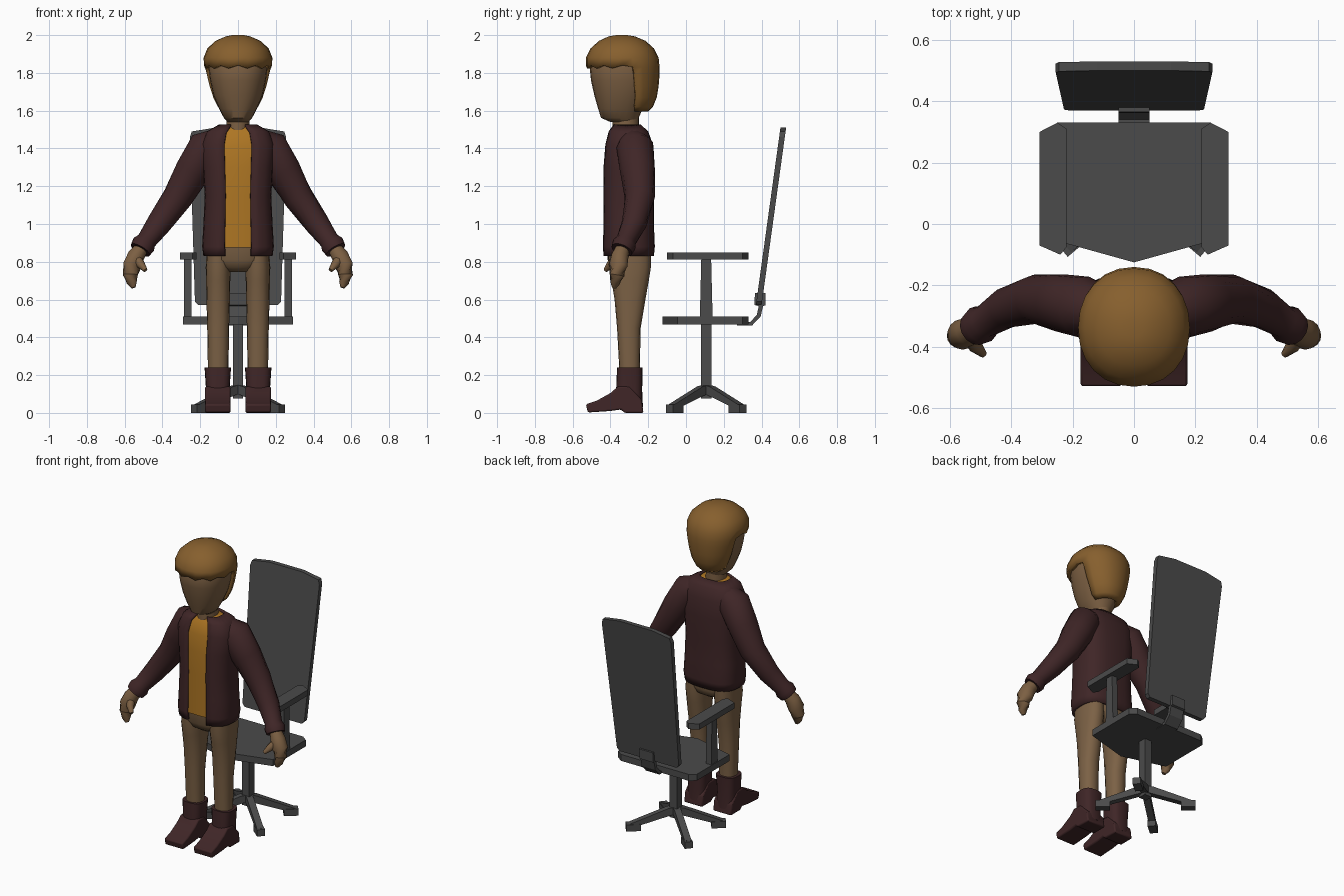
import bpy, bmesh, math
from mathutils import Vector, Matrix

if "Cube" in bpy.data.objects:
    bpy.data.objects.remove(bpy.data.objects["Cube"])


def material(name, r, g, b):
    m = bpy.data.materials.new(name)
    m.diffuse_color = (r, g, b, 1)
    m.use_nodes = True
    m.node_tree.nodes["Principled BSDF"].inputs["Base Color"].default_value = m.diffuse_color
    return m


GREY = material("dark grey", 0.07, 0.07, 0.07)
SKIN = material("tan skin", 0.20, 0.115, 0.055)
HAIR = material("golden brown", 0.24, 0.115, 0.027)
SHIRT = material("amber", 0.42, 0.18, 0.017)
JACKET = material("dark maroon", 0.05, 0.019, 0.02)
TROUSERS = material("light brown", 0.20, 0.12, 0.06)
smooth_parts = []


def finish(name, bm, mat, smooth=False):
    me = bpy.data.meshes.new(name)
    bm.to_mesh(me)
    bm.free()
    me.materials.append(mat)
    ob = bpy.data.objects.new(name, me)
    bpy.context.collection.objects.link(ob)
    if smooth:
        smooth_parts.append(ob)
    return ob


def skin_rings(name, rings, mat, drop=None):
    """Bridge closed rings of points and cap the ends; drop(centre) removes faces."""
    bm = bmesh.new()
    rows = [[bm.verts.new(p) for p in ring] for ring in rings]
    n = len(rows[0])
    for a, b in zip(rows, rows[1:]):
        for i in range(n):
            j = (i + 1) % n
            bm.faces.new((a[i], a[j], b[j], b[i]))
    bm.faces.new(rows[0][::-1])
    bm.faces.new(rows[-1])
    bmesh.ops.recalc_face_normals(bm, faces=bm.faces)
    if drop:
        gone = [f for f in bm.faces if drop(f.calc_center_median())]
        bmesh.ops.delete(bm, geom=gone, context='FACES')
    return finish(name, bm, mat, True)


def loft(name, rings, mat, p=2, cx=0, n=24, drop=None):
    """Horizontal superellipse rings: (z, front y, back y, half width)."""
    def power(v):
        return math.copysign(abs(v) ** (2 / p), v)
    out = []
    for z, yf, yb, hw in rings:
        out.append([(cx + hw * power(math.sin(t)),
                     (yf + yb) / 2 - (yb - yf) / 2 * power(math.cos(t)), z)
                    for t in (2 * math.pi * i / n for i in range(n))])
    return skin_rings(name, out, mat, drop)


def tube(name, path, mat, side, n=14):
    """Round rings across a path of (x, y, z, radius)."""
    pts = [Vector((side * x, y, z)) for x, y, z, r in path]
    out = []
    for i, c in enumerate(pts):
        d = pts[min(i + 1, len(pts) - 1)] - pts[max(i - 1, 0)]
        q = d.to_track_quat('Z', 'Y')
        r = path[i][3]
        out.append([c + q @ Vector((r * math.cos(t), r * math.sin(t), 0))
                    for t in (2 * math.pi * k / n for k in range(n))])
    return skin_rings(name, out, mat)


def prism(name, pts, lo, hi, axis, mat, shear=0, matrix=None, smooth=False):
    """Extrude a 2D outline along an axis; shear leans y back with z."""
    bm = bmesh.new()

    def place(a, b, h):
        return {'x': (h, a, b), 'y': (a, h + shear * b, b), 'z': (a, b, h)}[axis]
    low = [bm.verts.new(place(a, b, lo)) for a, b in pts]
    top = [bm.verts.new(place(a, b, hi)) for a, b in pts]
    bm.faces.new(low[::-1])
    bm.faces.new(top)
    for i in range(len(pts)):
        j = (i + 1) % len(pts)
        bm.faces.new((low[i], low[j], top[j], top[i]))
    if matrix:
        bm.transform(matrix)
    bmesh.ops.recalc_face_normals(bm, faces=bm.faces)
    return finish(name, bm, mat, smooth)


def box(name, x0, x1, y0, y1, z0, z1, mat, matrix=None):
    return prism(name, [(x0, y0), (x1, y0), (x1, y1), (x0, y1)], z0, z1, 'z', mat, matrix=matrix)


def mirrored(half):
    return half + [(-x, y) for x, y in reversed(half) if x > 0]


# --- Office chair ---
CY = 0.107
prism("seat", mirrored([(0, -0.125), (0.18, -0.075), (0.29, -0.045), (0.29, 0.30), (0.25, 0.33)]),
      0.467, 0.51, 'z', GREY)
lean = 0.13 / 0.94
prism("backrest", mirrored([(0.21, 0.57), (0.228, 0.59), (0.255, 1.46), (0.245, 1.49), (0.12, 1.51)]),
      0.37 - lean * 0.57, 0.40 - lean * 0.57, 'y', GREY, shear=lean)
prism("backrest_bracket", [(0.27, 0.463), (0.35, 0.463), (0.395, 0.51), (0.408, 0.565), (0.42, 0.57),
                           (0.422, 0.635), (0.365, 0.635), (0.362, 0.572), (0.385, 0.565),
                           (0.375, 0.52), (0.34, 0.48), (0.27, 0.48)], -0.05, 0.05, 'x', GREY)
box("column", -0.027, 0.027, CY - 0.027, CY + 0.027, 0.077, 0.47, GREY)
for s in (1, -1):
    prism("armrest", [(s * x, y) for x, y in ((0.22, 0.31), (0.25, 0.33), (0.308, 0.30), (0.308, -0.07),
                                              (0.24, -0.10), (0.22, -0.075))], 0.812, 0.85, 'z', GREY)
    prism("armrest_post", [(CY - 0.034, 0.5), (CY + 0.034, 0.5), (CY + 0.026, 0.82), (CY - 0.026, 0.82)],
          s * 0.245, s * 0.285, 'x', GREY)
# four splayed legs with flat feet
for deg in (40, 140, 220, 320):
    m = Matrix.Translation((0, CY, 0)) @ Matrix.Rotation(math.radians(deg), 4, 'Z')
    prism("base_leg", [(0, 0.15), (0, 0.105), (0.27, 0.02), (0.285, 0.045), (0.05, 0.14)],
          -0.021, 0.021, 'y', GREY, matrix=m)
    box("base_foot", 0.215, 0.303, -0.025, 0.025, 0, 0.044, GREY, matrix=m)

# --- Head and hair ---
loft("head", [(1.54, -0.40, -0.26, 0.055), (1.562, -0.45, -0.25, 0.075), (1.61, -0.465, -0.23, 0.10),
              (1.68, -0.485, -0.20, 0.13), (1.76, -0.503, -0.17, 0.148), (1.83, -0.51, -0.16, 0.157),
              (1.90, -0.48, -0.18, 0.14)], SKIN, p=2.2)
loft("neck", [(1.47, -0.39, -0.25, 0.065), (1.57, -0.39, -0.25, 0.06)], SKIN)
hair = loft("hair", [(1.595, -0.40, -0.20, 0.08), (1.62, -0.44, -0.175, 0.11), (1.67, -0.46, -0.155, 0.135),
                     (1.73, -0.49, -0.145, 0.155), (1.79, -0.51, -0.14, 0.17), (1.83, -0.53, -0.14, 0.18),
                     (1.88, -0.53, -0.145, 0.182), (1.93, -0.505, -0.17, 0.162), (1.97, -0.46, -0.215, 0.118),
                     (1.993, -0.41, -0.27, 0.065), (2.0, -0.37, -0.31, 0.03)], HAIR, p=2.15,
            drop=lambda c: c.z < 1.825 and c.y < -0.265)
for v in hair.data.vertices:  # uneven fringe
    if abs(v.co.z - 1.83) < 0.001 and v.co.y < -0.28:
        v.co.z += 0.01 if v.index % 2 else -0.006
mod = hair.modifiers.new("thickness", 'SOLIDIFY')
mod.thickness = 0.025

# --- Torso: shirt under an open jacket ---
TORSO = [(0.83, -0.44, -0.17, 0.183), (0.88, -0.443, -0.165, 0.19), (1.0, -0.44, -0.17, 0.183),
         (1.15, -0.44, -0.17, 0.176), (1.30, -0.44, -0.166, 0.186), (1.42, -0.43, -0.175, 0.195),
         (1.49, -0.412, -0.20, 0.165), (1.527, -0.385, -0.24, 0.10)]
jacket = loft("jacket", TORSO, JACKET, p=2.8,
              drop=lambda c: (abs(c.x) < 0.05 and c.y < -0.36) or (abs(c.x) < 0.01 and abs(c.y + 0.31) < 0.02))
mod = jacket.modifiers.new("thickness", 'SOLIDIFY')
mod.thickness = 0.018
loft("shirt", [(max(z, 0.875) if z < 0.88 else z - 0.01 * (z > 1.4), yf + 0.01, yb - 0.015, hw - 0.012)
               for z, yf, yb, hw in TORSO if z != 0.88], SHIRT, p=2.8)

# --- Hips ---
loft("hips", [(0.745, -0.36, -0.24, 0.05), (0.77, -0.395, -0.20, 0.125), (0.81, -0.415, -0.185, 0.165),
              (0.90, -0.42, -0.185, 0.167)], TROUSERS, p=2.4)

# --- Limbs, one set per side ---
for s in (1, -1):
    tube("sleeve", [(0.10, -0.285, 1.44, 0.07), (0.165, -0.27, 1.405, 0.10), (0.24, -0.257, 1.28, 0.094),
                    (0.32, -0.245, 1.14, 0.08), (0.42, -0.275, 1.0, 0.066), (0.485, -0.318, 0.91, 0.053),
                    (0.50, -0.328, 0.89, 0.064), (0.517, -0.34, 0.862, 0.058)], JACKET, s)
    tube("hand", [(0.505, -0.332, 0.88, 0.035), (0.54, -0.35, 0.83, 0.046), (0.56, -0.36, 0.78, 0.05),
                  (0.57, -0.365, 0.73, 0.04), (0.562, -0.375, 0.69, 0.027), (0.553, -0.38, 0.663, 0.012)],
         SKIN, s)
    tube("thumb", [(0.54, -0.36, 0.82, 0.028), (0.515, -0.40, 0.785, 0.023), (0.49, -0.425, 0.755, 0.012)],
         SKIN, s, n=8)
    loft("trouser_leg", [(0.21, -0.352, -0.245, 0.054), (0.45, -0.365, -0.24, 0.058),
                         (0.60, -0.378, -0.215, 0.062), (0.70, -0.395, -0.197, 0.064),
                         (0.77, -0.408, -0.186, 0.066), (0.86, -0.41, -0.185, 0.06)],
         TROUSERS, p=2.3, cx=s * 0.105, n=16)
    loft("boot_shaft", [(0.03, -0.37, -0.228, 0.064), (0.12, -0.37, -0.232, 0.062), (0.24, -0.365, -0.23, 0.07)],
         JACKET, p=3, cx=s * 0.107, n=20)
    foot = prism("boot_foot", [(-0.225, 0.0), (-0.325, 0.0), (-0.345, 0.018), (-0.40, 0.01), (-0.52, 0.002),
                               (-0.53, 0.045), (-0.47, 0.066), (-0.40, 0.105), (-0.36, 0.14), (-0.30, 0.14),
                               (-0.235, 0.07)], s * 0.04, s * 0.174, 'x', JACKET, smooth=True)
    mod = foot.modifiers.new("soft edges", 'BEVEL')
    mod.width = 0.008
    mod.segments = 2

# --- Smooth the figure, keep the chair faceted ---
bpy.ops.object.select_all(action='DESELECT')
for ob in smooth_parts:
    ob.select_set(True)
bpy.context.view_layer.objects.active = smooth_parts[0]
bpy.ops.object.shade_smooth_by_angle(angle=math.radians(45))
